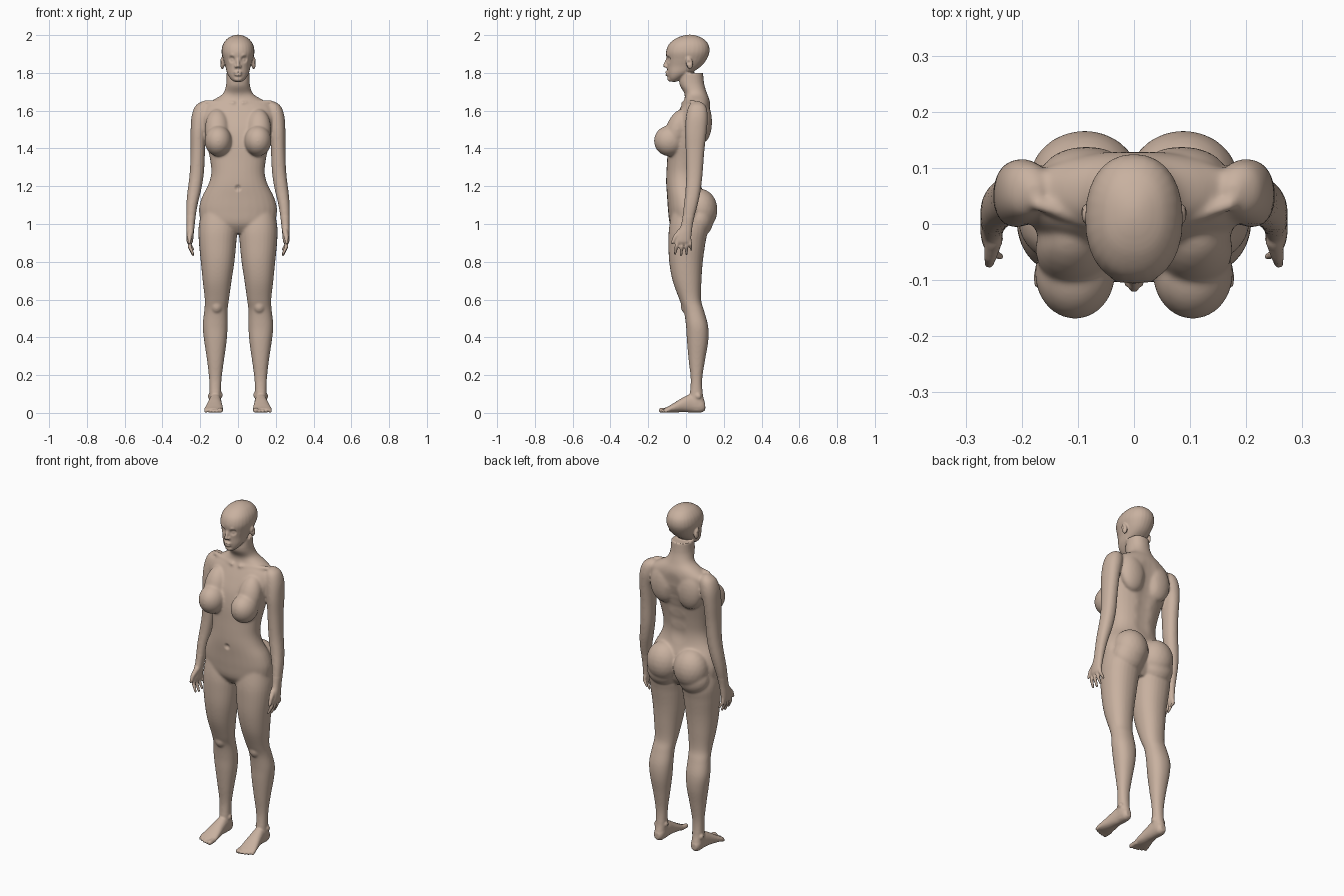
import bpy
import bmesh
import math
from mathutils import Vector, Matrix, kdtree

old_cube = bpy.data.objects.get("Cube")
if old_cube:
    bpy.data.objects.remove(old_cube, do_unlink=True)

bm = bmesh.new()
SIDES = 28


def smooth_rows(rows, steps=5):
    """Catmull-Rom interpolation through a list of cross-sections."""
    padded = [rows[0]] + list(rows) + [rows[-1]]
    result = []
    for i in range(len(rows) - 1):
        quads = list(zip(*padded[i:i + 4]))
        for s in range(steps):
            t = s / steps
            result.append([
                b + t * (c - a) / 2
                + t * t * (a - 2.5 * b + 2 * c - d / 2)
                + t ** 3 * (1.5 * (b - c) + (d - a) / 2)
                for a, b, c, d in quads])
    return result + [rows[-1]]


def loft(rows, axis="z", mirror=True, power=2.2):
    """Closed tube; each row is position, x low, x high, depth low, depth high."""
    for side in ((1, -1) if mirror else (1,)):
        previous = None
        for pos, x_low, x_high, d_low, d_high in smooth_rows(rows):
            ring = []
            for k in range(SIDES):
                angle = math.tau * k / SIDES
                c, s = math.cos(angle), math.sin(angle)
                c = math.copysign(abs(c) ** (2 / power), c)
                s = math.copysign(abs(s) ** (2 / power), s)
                x = side * ((x_low + x_high) / 2 + c * (x_high - x_low) / 2)
                d = (d_low + d_high) / 2 + s * (d_high - d_low) / 2
                point = (x, d, pos) if axis == "z" else (x, pos, d)
                ring.append(bm.verts.new(point))
            if previous:
                for k in range(SIDES):
                    n = (k + 1) % SIDES
                    bm.faces.new((previous[k], previous[n], ring[n], ring[k]))
            else:
                bm.faces.new(ring)
            previous = ring
        bm.faces.new(previous)


def blob(center, radii, tilt=0):
    """Ellipsoid, mirrored when it is off the centre line."""
    for side in ((1, -1) if center[0] else (1,)):
        place = Matrix.Translation((side * center[0], center[1], center[2]))
        turn = Matrix.Rotation(tilt, 4, "X")
        size = Matrix.Diagonal((*radii, 1))
        bmesh.ops.create_icosphere(bm, subdivisions=3, radius=1,
                                   matrix=place @ turn @ size)


def rod(start, end, r_start, r_end, count=9):
    """Tapered round rod made of a row of overlapping balls."""
    for i in range(count):
        t = i / (count - 1)
        r = r_start + (r_end - r_start) * t
        blob(Vector(start).lerp(Vector(end), t), (r, r, r))


def centred(rows):
    return [(z, -w, w, front, back) for z, w, front, back in rows]


# Torso and neck
loft(centred([
    (.95, .09, -.05, .07), (1, .185, -.085, .1), (1.07, .207, -.095, .11),
    (1.14, .192, -.1, .1), (1.21, .157, -.105, .078), (1.27, .142, -.104, .072),
    (1.34, .148, -.1, .08), (1.42, .165, -.095, .095), (1.5, .18, -.08, .115),
    (1.57, .195, -.052, .128), (1.62, .185, -.028, .13),
    (1.655, .135, -.01, .125), (1.69, .08, -.008, .112),
    (1.74, .063, -.035, .097), (1.8, .06, -.03, .09)]), mirror=False)

# Chest, shoulder blades, collarbones and hips
blob((.105, -.088, 1.44), (.072, .082, .082))
blob((.11, -.045, 1.5), (.066, .062, .115), -.35)
blob((.085, .09, 1.54), (.08, .048, .11))
rod((.025, -.015, 1.64), (.17, .035, 1.645), .012, .014)
blob((.088, .075, 1.075), (.1, .092, .112))
blob((.1, .07, 1.02), (.095, .075, .09))

# Head
loft(centred([
    (1.753, .022, -.083, -.05), (1.772, .042, -.092, -.02),
    (1.8, .058, -.098, .03), (1.835, .067, -.1, .08),
    (1.87, .078, -.102, .108), (1.91, .087, -.106, .124),
    (1.95, .08, -.092, .119), (1.98, .058, -.058, .093),
    (1.996, .03, -.02, .058), (2.002, .008, .01, .03)]), mirror=False)

# Nose, lips, chin and ears
rod((0, -.1, 1.872), (0, -.112, 1.838), .007, .01)
blob((.01, -.103, 1.834), (.009, .01, .008))
blob((0, -.1, 1.803), (.022, .011, .006))
blob((0, -.099, 1.79), (.019, .011, .007))
blob((0, -.083, 1.768), (.024, .016, .015))
blob((.083, .018, 1.852), (.012, .018, .034), .2)

# Arms down to the palms
loft([
    (1.65, .165, .19, .045, .075), (1.625, .15, .226, .015, .105),
    (1.57, .152, .246, 0, .116), (1.49, .168, .251, -.006, .11),
    (1.39, .174, .251, -.002, .098), (1.3, .178, .254, 0, .091),
    (1.24, .184, .259, 0, .086), (1.17, .197, .268, -.004, .077),
    (1.1, .214, .274, -.012, .062), (1.03, .225, .274, -.02, .043),
    (.99, .23, .273, -.028, .035), (.95, .234, .274, -.044, .03),
    (.91, .238, .272, -.052, .026), (.895, .244, .266, -.045, .02)])

# Fingers and thumb
for base_y, tip_y, tip_z in ((-.043, -.058, .842), (-.021, -.026, .835),
                             (0, .003, .841), (.018, .028, .866)):
    knuckle = (.256, (base_y + tip_y) / 2, (tip_z + .92) / 2)
    rod((.254, base_y, .92), knuckle, .011, .01)
    rod(knuckle, (.238, tip_y, tip_z), .01, .007)
rod((.25, -.03, .96), (.256, -.058, .93), .016, .012)
rod((.256, -.058, .93), (.258, -.072, .9), .012, .008)

# Legs
loft([
    (1.06, .02, .195, -.075, .09), (.98, .004, .209, -.09, .115),
    (.9, .009, .207, -.093, .103), (.8, .019, .197, -.089, .089),
    (.7, .034, .187, -.071, .082), (.6, .048, .176, -.035, .08),
    (.54, .055, .179, -.012, .096), (.46, .055, .187, 0, .117),
    (.38, .06, .179, .005, .118), (.28, .074, .164, .014, .101),
    (.18, .087, .153, .025, .086), (.1, .09, .151, .02, .089),
    (.05, .09, .152, .01, .1), (.01, .098, .144, .02, .095)])
blob((.113, .012, .565), (.036, .04, .045))
blob((.093, .055, .095), (.012, .016, .016))
blob((.148, .065, .088), (.012, .016, .016))

# Feet
loft([
    (.102, .105, .138, .015, .05), (.08, .091, .15, .002, .08),
    (.03, .088, .153, .002, .1), (-.015, .085, .161, .004, .082),
    (-.06, .08, .172, .002, .055), (-.095, .08, .179, .002, .034),
    (-.115, .088, .17, .004, .024)], axis="y")

# Toes
for i in range(5):
    r = .0135 if i == 0 else .0105 - i * .0006
    x = .093 + .0195 * i
    tip = -.131 + .0015 * i * i
    rod((x, -.09, .016), (x, tip, r), r, r)

# Join the parts into one continuous skin
bmesh.ops.recalc_face_normals(bm, faces=bm.faces)
mesh = bpy.data.meshes.new("body")
bm.to_mesh(mesh)
bm.free()
body = bpy.data.objects.new("body", mesh)
bpy.context.scene.collection.objects.link(body)
bpy.context.view_layer.objects.active = body
body.select_set(True)
remesh = body.modifiers.new("skin", "REMESH")
remesh.mode = "VOXEL"
remesh.voxel_size = .005
bpy.ops.object.modifier_apply(modifier=remesh.name)

# Blend strongly on trunk and limbs, gently on face, hands and feet
soft = body.vertex_groups.new(name="soft")
regions = {1: [], .5: [], .12: []}
for v in body.data.vertices:
    x, y, z = v.co
    hand = abs(x) > .21 and z < 1.04
    if z > 1.75 or z < .12 or hand:
        regions[.12].append(v.index)
    elif z > .96:
        regions[1].append(v.index)
    else:
        regions[.5].append(v.index)
for weight, indices in regions.items():
    soft.add(indices, weight, "REPLACE")
relax = body.modifiers.new("relax", "SMOOTH")
relax.factor = .5
relax.iterations = 26
relax.vertex_group = soft.name
bpy.ops.object.modifier_apply(modifier=relax.name)

# Sculpted hollows and bulges: centre, radius, forward or backward push
verts = body.data.vertices


def push(center, radius, amount, direction=(0, 1, 0)):
    for side in ((1, -1) if center[0] else (1,)):
        tree = kdtree.KDTree(len(verts))
        for v in verts:
            tree.insert(v.co, v.index)
        tree.balance()
        flip = Vector((side, 1, 1))
        for _, index, dist in tree.find_range(Vector(center) * flip, radius):
            fade = (1 - (dist / radius) ** 2) ** 2
            verts[index].co += Vector(direction) * flip * amount * fade


push((.033, -.095, 1.872), .024, .012)
push((.032, -.084, 1.87), .014, -.006)
push((.03, -.096, 1.892), .018, -.004)
push((0, -.108, 1.797), .01, .004)
push((.093, .015, 1.855), .014, -.007, (1, 0, 0))
push((0, -.104, 1.19), .022, .009)
for z in (1.26, 1.34, 1.42, 1.5, 1.58):
    push((0, .1, z), .07, -.008)

# Skin colour and smooth shading
skin = bpy.data.materials.new("skin")
skin.use_nodes = True
colour = (.58, .44, .35, 1)
skin.diffuse_color = colour
skin.node_tree.nodes["Principled BSDF"].inputs["Base Color"].default_value = colour
body.data.materials.clear()
body.data.materials.append(skin)
for face in body.data.polygons:
    face.use_smooth = True
